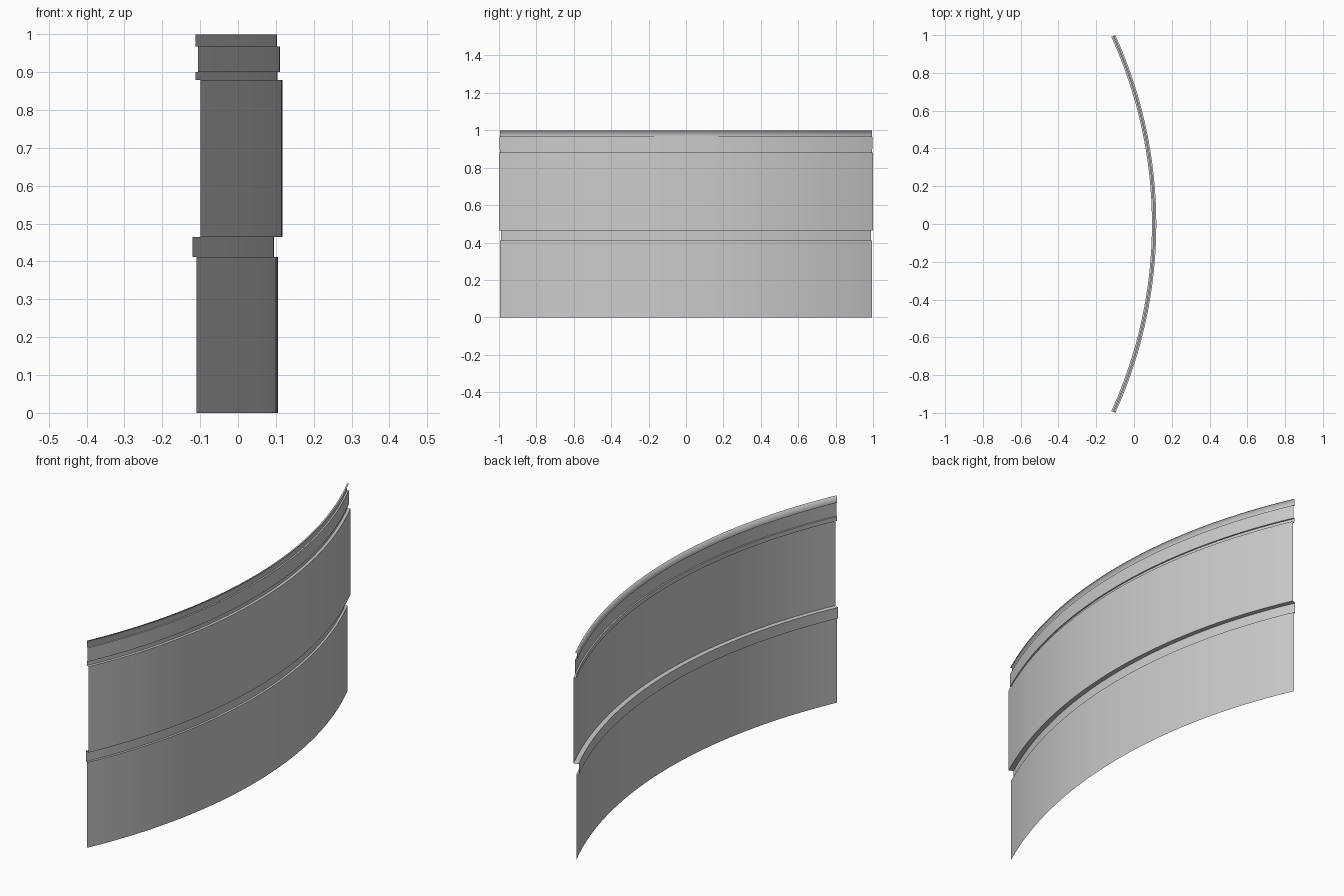
import bpy, bmesh, math

if "Cube" in bpy.data.objects:
    bpy.data.objects.remove(bpy.data.objects["Cube"])

RADIUS = 2.40                    # plan radius of the lower panel
CENTRE_X = 0.106 - RADIUS        # centre of the plan arc
HALF_ANGLE = math.asin(0.995 / RADIUS)
SEGMENTS = 48

grey = bpy.data.materials.new("plain grey")
grey.diffuse_color = (0.6, 0.6, 0.6, 1)
grey.use_nodes = True
grey.node_tree.nodes["Principled BSDF"].inputs["Base Color"].default_value = grey.diffuse_color


def sweep(name, profile, smooth_all=False):
    """Sweep an open (offset, height) profile along the plan arc."""
    bm = bmesh.new()
    rows = []
    for i in range(SEGMENTS + 1):
        a = HALF_ANGLE * (2 * i / SEGMENTS - 1)
        rows.append([bm.verts.new((CENTRE_X + (RADIUS + d) * math.cos(a),
                                   (RADIUS + d) * math.sin(a), z))
                     for d, z in profile])
    for r, s in zip(rows, rows[1:]):
        for j in range(len(profile) - 1):
            bm.faces.new((r[j], s[j], s[j + 1], r[j + 1]))
    mesh = bpy.data.meshes.new(name)
    bm.to_mesh(mesh)
    bm.free()
    mesh.materials.append(grey)
    obj = bpy.data.objects.new(name, mesh)
    bpy.context.collection.objects.link(obj)
    bpy.ops.object.select_all(action='DESELECT')
    obj.select_set(True)
    bpy.context.view_layer.objects.active = obj
    if smooth_all:
        bpy.ops.object.shade_smooth()
    else:
        bpy.ops.object.shade_smooth_by_angle(angle=math.radians(30))


# Radial offsets of each band from the lower panel
RAIL, PANEL, BEAD, FRIEZE, LIP = -0.011, 0.012, -0.002, 0.005, -0.003

# Lower panel, with the ledge stepping in to the rail
sweep("lower_panel", [(0, 0), (0, 0.412), (RAIL, 0.412)])
# Recessed middle rail, with the ledge stepping out to the upper panel
sweep("middle_rail", [(RAIL, 0.412), (RAIL, 0.465), (PANEL, 0.465)])
# Upper panel and its top ledge
sweep("upper_panel", [(PANEL, 0.465), (PANEL, 0.88), (BEAD, 0.88)])
# Narrow bead groove
sweep("bead", [(BEAD, 0.88), (BEAD, 0.901), (FRIEZE, 0.901)])
# Frieze strip
sweep("frieze", [(FRIEZE, 0.901), (FRIEZE, 0.968), (LIP, 0.968)])
# Top lip, softly shaded into its narrow cap
sweep("top_lip", [(LIP, 0.968), (LIP, 1.0), (0.005, 1.0)], smooth_all=True)
